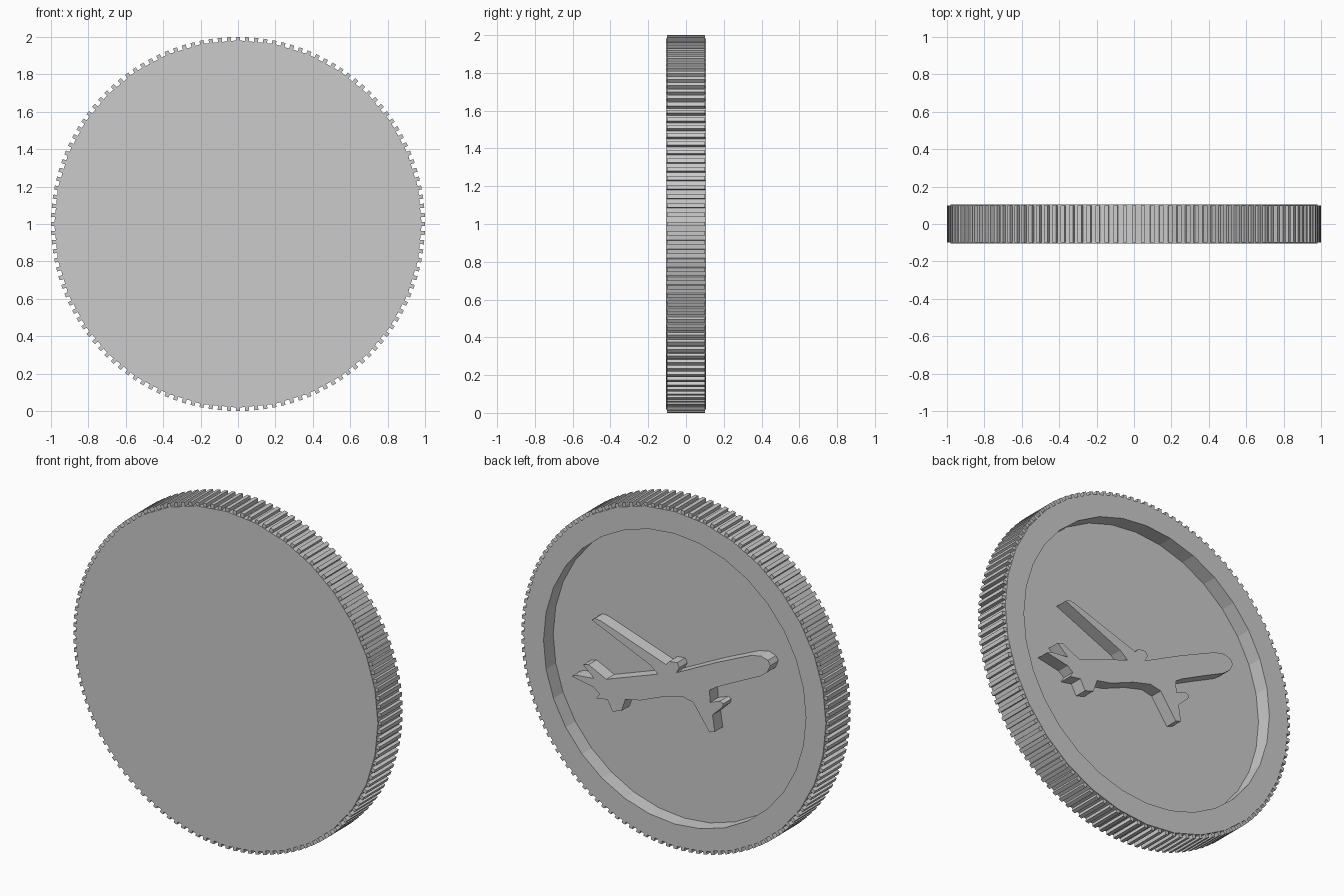
import bpy, bmesh
from math import sin, cos, pi
from mathutils import Matrix, Vector

if "Cube" in bpy.data.objects:
    bpy.data.objects.remove(bpy.data.objects["Cube"])

SIDES, TEETH = 32, 128
HALF, FLOOR = 0.105, 0.015


def add_object(name, bm):
    bmesh.ops.recalc_face_normals(bm, faces=bm.faces)
    mesh = bpy.data.meshes.new(name)
    bm.to_mesh(mesh)
    bm.free()
    obj = bpy.data.objects.new(name, mesh)
    bpy.context.collection.objects.link(obj)
    return obj


# coin disc: rings of (radius, y) from the flat front to the recessed back floor
bm = bmesh.new()
rings = []
for r, y in [(0.982, -HALF), (0.982, HALF), (0.852, HALF), (0.852, FLOOR)]:
    rings.append([bm.verts.new((r * sin(2 * pi * i / SIDES), y,
                                1 + r * cos(2 * pi * i / SIDES))) for i in range(SIDES)])
for a, b in zip(rings, rings[1:]):
    for i in range(SIDES):
        j = (i + 1) % SIDES
        bm.faces.new((a[i], a[j], b[j], b[i]))
bm.faces.new(rings[0])
bm.faces.new(rings[-1])
add_object("coin_disc", bm)

# reeded edge: small bars around the rim
bm = bmesh.new()
for i in range(TEETH):
    m = (Matrix.Translation((0, 0, 1)) @ Matrix.Rotation(2 * pi * i / TEETH, 4, 'Y')
         @ Matrix.Translation((0, 0, 0.982)) @ Matrix.Diagonal((0.022, 0.2, 0.036, 1)))
    bmesh.ops.create_cube(bm, size=1, matrix=m)
add_object("edge_ridges", bm)

# raised aeroplane relief: outline seen from the back (right, up from coin centre)
outline = [
    (-.55, .193), (-.53, .207), (-.49, .203),                      # far wing tip
    (-.065, .06), (-.045, .085), (.005, .09), (.02, .065), (.0, .03),  # far engine
    (.25, .155), (.486, .262), (.55, .275), (.595, .262), (.611, .235),  # nose
    (.59, .19), (.545, .155), (.40, .085), (.26, .015), (.215, -.015),
    (.22, -.085), (.285, -.06), (.305, -.07), (.30, -.092), (.235, -.155),  # near engine
    (.25, -.25), (.215, -.262), (.11, -.115),                      # near wing
    (.04, -.10), (-.08, -.132), (-.234, -.195), (-.331, -.215),    # belly
    (-.357, -.29), (-.415, -.308), (-.448, -.247),                 # near tailplane
    (-.52, -.26), (-.50, -.228), (-.535, -.20),
    (-.68, -.172), (-.65, -.158), (-.535, -.147),                  # far tailplane
    (-.605, -.085), (-.57, -.075), (-.455, -.13),                  # tail fin
    (-.12, -.01), (-.17, .03),                                     # far wing root
]
bm = bmesh.new()
face = bm.faces.new([bm.verts.new((-u, FLOOR, 1 + v)) for u, v in outline])
ext = bmesh.ops.extrude_face_region(bm, geom=[face])
bmesh.ops.translate(bm, vec=Vector((0, 0.075, 0)),
                    verts=[g for g in ext["geom"] if isinstance(g, bmesh.types.BMVert)])
add_object("aeroplane_relief", bm)
